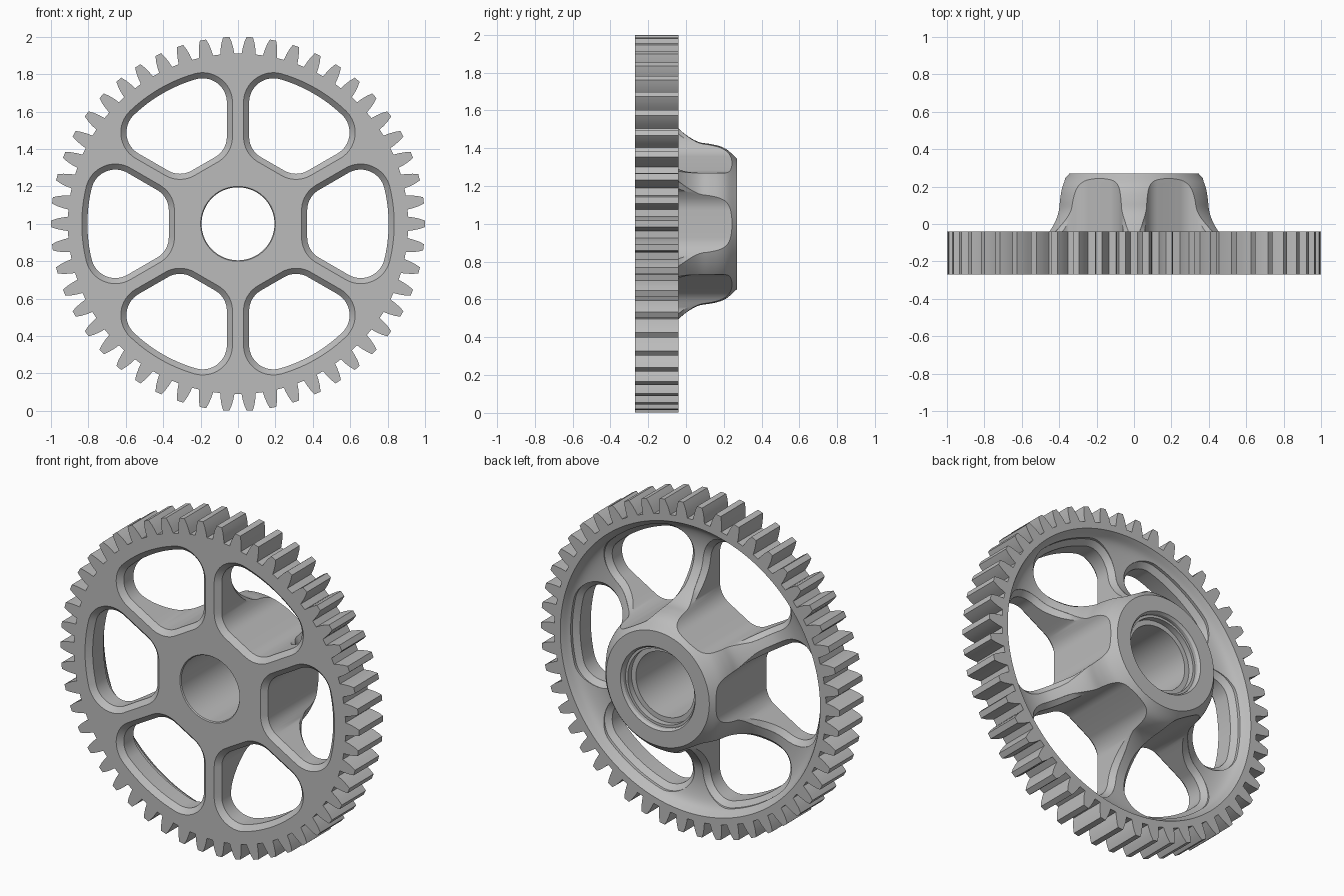
import bpy, bmesh
from math import sin, cos, pi, radians, atan2, hypot
from mathutils import Vector

if "Cube" in bpy.data.objects:
    bpy.data.objects.remove(bpy.data.objects["Cube"])

TEETH, PER_TOOTH = 50, 8
FRONT, RIM_BACK, HUB_BACK = -0.27, -0.04, 0.27


def make_material(name, colour):
    mat = bpy.data.materials.new(name)
    mat.use_nodes = True
    mat.diffuse_color = colour
    mat.node_tree.nodes["Principled BSDF"].inputs["Base Color"].default_value = colour
    return mat


def make_object(name, bm):
    bmesh.ops.recalc_face_normals(bm, faces=bm.faces)
    mesh = bpy.data.meshes.new(name)
    bm.to_mesh(mesh)
    bm.free()
    obj = bpy.data.objects.new(name, mesh)
    bpy.context.collection.objects.link(obj)
    return obj


def bridge(bm, a, b):
    for i in range(len(a)):
        j = (i + 1) % len(a)
        bm.faces.new((a[i], a[j], b[j], b[i]))


def smooth_curve(points, steps=5):
    """Catmull-Rom curve through the points."""
    p = [Vector(q) for q in points]
    p = [2 * p[0] - p[1]] + p + [2 * p[-1] - p[-2]]
    out = []
    for a, b, c, d in zip(p, p[1:], p[2:], p[3:]):
        for k in range(steps):
            t = k / steps
            out.append(0.5 * (2 * b + (c - a) * t + (2 * a - 5 * b + 4 * c - d) * t * t
                              + (3 * b - a - 3 * c + d) * t ** 3))
    return out + [p[-2]]


# Back surface, from the rim through the dished web up to the hub end (radius, y)
back = smooth_curve([(0.87, RIM_BACK), (0.835, -0.09), (0.78, -0.115), (0.7, -0.125),
                     (0.62, -0.115), (0.56, -0.085), (0.505, RIM_BACK), (0.46, 0.015),
                     (0.432, 0.07), (0.422, 0.13), (0.41, 0.18), (0.39, 0.22),
                     (0.345, HUB_BACK)])


def back_height(r):
    for a, b in zip(back, back[1:]):
        if b.x <= r <= a.x:
            return a.y + (b.y - a.y) * (a.x - r) / (a.x - b.x)
    return HUB_BACK


# Tooth outline: rising flank then its mirror (radius, half width)
flank = [(0.91, 0.038), (0.94, 0.034), (0.972, 0.027), (1.0, 0.017)]
tooth = [(r, -w / r) for r, w in flank] + [(r, w / r) for r, w in reversed(flank)]
outline = [(r, 2 * pi * (t + 0.5) / TEETH + pi / 2 + a) for t in range(TEETH) for r, a in tooth]
angles = [2 * pi * (i + 0.5) / len(outline) + pi / 2 for i in range(len(outline))]


def ring(bm, y, r=None):
    pts = outline if r is None else [(r, a) for a in angles]
    return [bm.verts.new((q * cos(a), y, 1 + q * sin(a))) for q, a in pts]


# Gear body: one closed loft from bore, over front face, teeth, web and hub, back to the bore
bm = bmesh.new()
rings = [ring(bm, FRONT + 0.006, 0.195), ring(bm, FRONT, 0.2),
         ring(bm, FRONT), ring(bm, RIM_BACK)]
rings += [ring(bm, p.y, p.x) for p in back]
for r, y in [(0.25, HUB_BACK), (0.24, 0.255), (0.24, 0.235), (0.225, 0.235),
             (0.225, 0.2), (0.195, 0.2)]:
    rings.append(ring(bm, y, r))
for a, b in zip(rings, rings[1:] + rings[:1]):
    bridge(bm, a, b)
gear = make_object("gear_wheel", bm)
gear.data.materials.append(make_material("grey_metal", (0.5, 0.5, 0.5, 1)))


def window_outline():
    """Rounded window between two spokes: (position, outward normal)."""
    half = []
    inner, outer = Vector((0.496, 0.072)), Vector((0.656, 0.16))
    tip = atan2(outer.y, outer.x)

    def arc(centre, radius, start, end, n):
        for i in range(n + 1):
            a = start + (end - start) * i / n
            d = Vector((cos(a), sin(a)))
            half.append((centre + d * radius, d))

    arc(inner, 0.126, pi, radians(120), 10)
    side = Vector((cos(radians(120)), sin(radians(120))))
    p, q = inner + side * 0.126, outer + side * 0.13
    half.extend((p.lerp(q, k / 6), side) for k in range(1, 6))
    arc(outer, 0.13, radians(120), tip, 16)
    arc(Vector((0, 0)), outer.length + 0.13, tip, 0, 6)
    clean = [half[0]]
    for h in half[1:]:
        if (h[0] - clean[-1][0]).length > 0.002:
            clean.append(h)
    flip = Vector((1, -1))
    return clean + [(a * flip, b * flip) for a, b in reversed(clean[:-1])]


# Window cutters, flared at the front and along the web's back edges
bm = bmesh.new()
window = window_outline()
for k in range(6):
    turn = k * pi / 3
    loops = [[] for _ in range(5)]
    for p, n in window:
        r = hypot(p.x, p.y)
        t = max(0, min(1, (r - 0.42) / 0.1))
        fade = t * t * (3 - 2 * t)
        y = min(back_height(r), 0.2)
        levels = [(FRONT - 0.03, 0.06), (FRONT + 0.03, 0), (y - 0.03, 0),
                  (y, 0.03 * fade), (0.4, 0.03 * fade)]
        for loop, (h, off) in zip(loops, levels):
            v = p + n * off
            loop.append(bm.verts.new((v.x * cos(turn) - v.y * sin(turn), h,
                                      1 + v.x * sin(turn) + v.y * cos(turn))))
    for a, b in zip(loops, loops[1:]):
        bridge(bm, a, b)
    bm.faces.new(loops[0])
    bm.faces.new(loops[-1])
cutter = make_object("window_cutter", bm)
cutter.hide_render = True

# Cut the windows and keep the result
mod = gear.modifiers.new("windows", 'BOOLEAN')
mod.operation = 'DIFFERENCE'
mod.solver = 'EXACT'
mod.object = cutter
bpy.ops.object.select_all(action='DESELECT')
gear.select_set(True)
bpy.context.view_layer.objects.active = gear
bpy.ops.object.modifier_apply(modifier=mod.name)
bpy.data.objects.remove(cutter)
bpy.ops.object.shade_smooth_by_angle(angle=radians(28))
